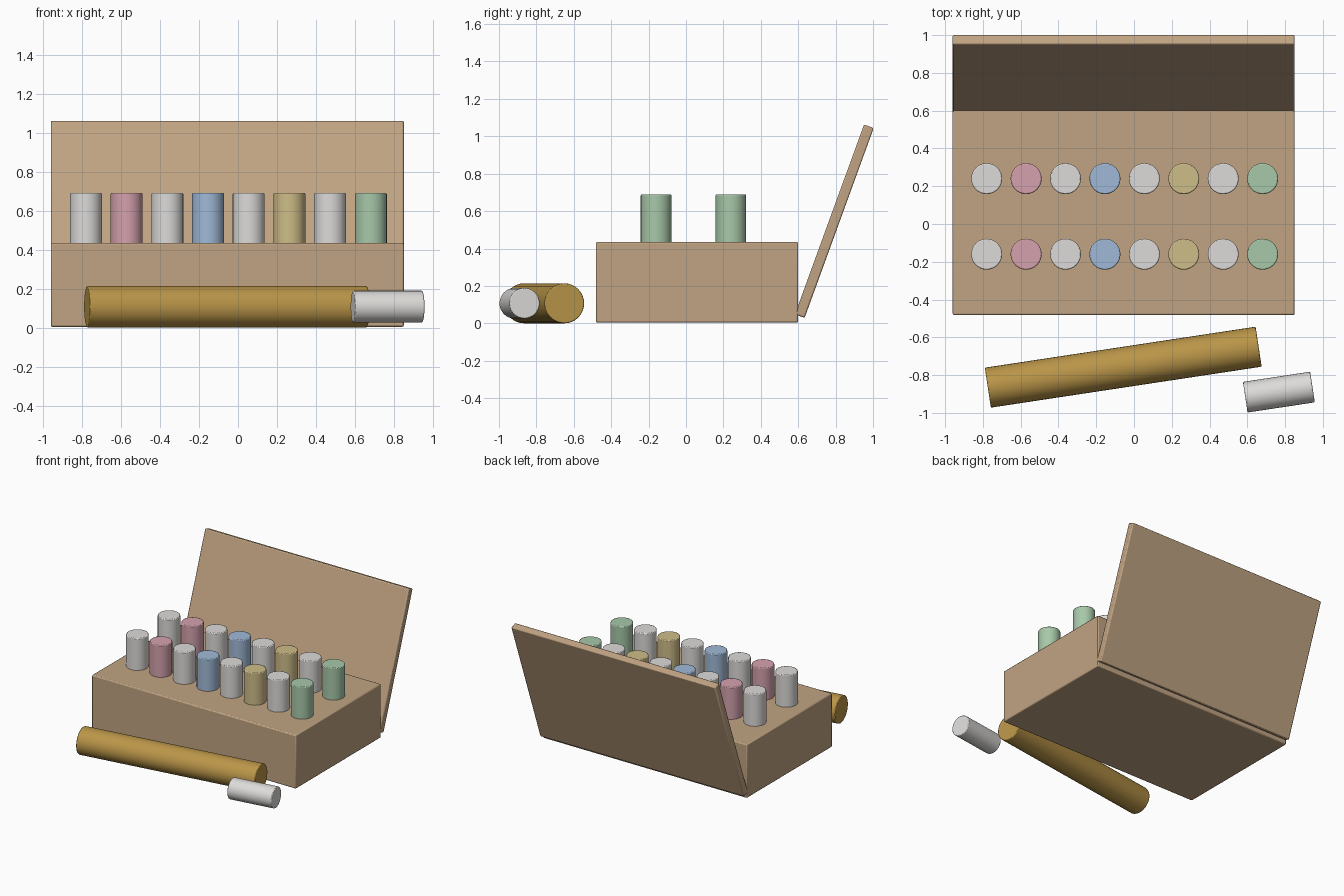
import bpy, math

if "Cube" in bpy.data.objects:
    bpy.data.objects.remove(bpy.data.objects["Cube"])

def material(name, rgb):
    m = bpy.data.materials.new(name)
    m.diffuse_color = (*rgb, 1)
    m.use_nodes = True
    m.node_tree.nodes["Principled BSDF"].inputs["Base Color"].default_value = m.diffuse_color
    return m

TAN = material("tan card", (0.53, 0.37, 0.225))
GOLD = material("gold brown", (0.49, 0.30, 0.065))
WHITE = material("off white", (0.72, 0.71, 0.69))
PINK = material("pink", (0.66, 0.36, 0.42))
BLUE = material("pale blue", (0.35, 0.49, 0.68))
YELLOW = material("pale yellow", (0.62, 0.51, 0.25))
GREEN = material("pale green", (0.39, 0.58, 0.40))

def finish(name, mat, bevel):
    ob = bpy.context.object
    ob.name = name
    ob.data.materials.append(mat)
    b = ob.modifiers.new("soft edges", 'BEVEL')
    b.width, b.segments = bevel, 2
    b.limit_method, b.angle_limit = 'ANGLE', math.radians(40)
    bpy.ops.object.shade_smooth_by_angle(angle=math.radians(35))
    return ob

def slab(name, size, loc, mat, tilt=0):
    bpy.ops.mesh.primitive_cube_add(size=1, location=loc)
    ob = bpy.context.object
    ob.scale = size
    bpy.ops.object.transform_apply(location=False, rotation=False, scale=True)
    ob.rotation_euler.x = tilt
    return finish(name, mat, 0.008)

def rod(name, radius, length, loc, mat, rot=(0, 0, 0)):
    bpy.ops.mesh.primitive_cylinder_add(vertices=32, radius=radius, depth=length,
                                        location=loc, rotation=rot)
    return finish(name, mat, 0.006)

# Box body and the open lid leaning back
slab("box_body", (1.81, 1.082, 0.43), (-0.055, 0.059, 0.219), TAN)
slab("box_lid", (1.81, 1.08, 0.055), (-0.055, 0.793, 0.546), TAN, math.radians(70))

# Two rows of upright cartridges, every second one coloured
colours = [WHITE, PINK, WHITE, BLUE, WHITE, YELLOW, WHITE, GREEN]
for row, y in enumerate((-0.16, 0.24)):
    for i, mat in enumerate(colours):
        rod(f"cartridge_{row}_{i}", 0.082, 0.36, (-0.78 + i * 0.2087, y, 0.51), mat)

# Large tube and a loose cartridge lying in front
lying = (0, math.pi / 2, math.radians(8.6))
rod("gold_tube", 0.107, 1.45, (-0.057, -0.758, 0.107), GOLD, lying)
rod("loose_cartridge", 0.082, 0.36, (0.767, -0.89, 0.107), WHITE, lying)
